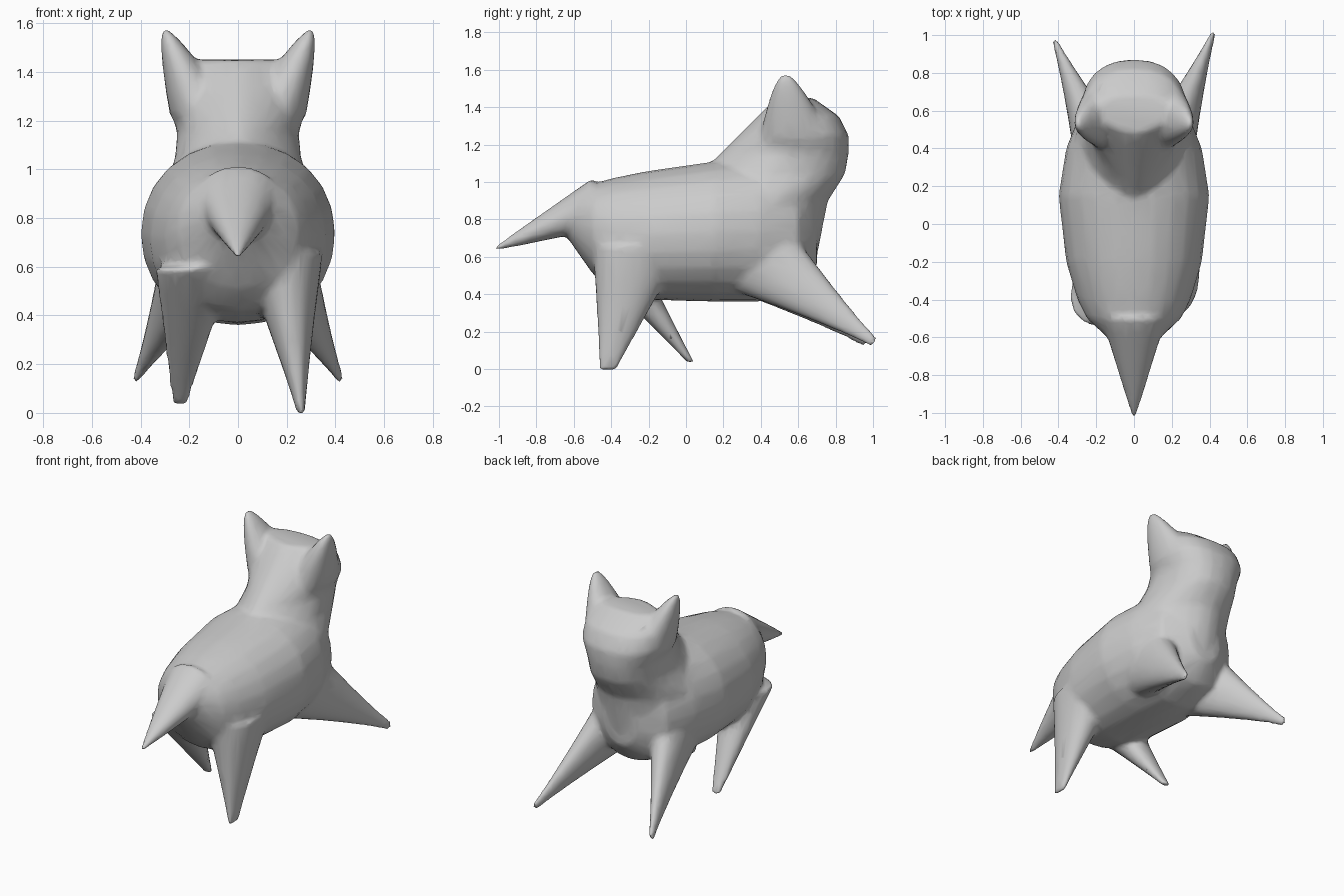
import bpy, bmesh, math
from mathutils import Vector

cube = bpy.data.objects.get("Cube")
if cube:
    bpy.data.objects.remove(cube, do_unlink=True)

grey = bpy.data.materials.new("plain grey")
grey.use_nodes = True
colour = (.6, .6, .6, 1)
grey.diffuse_color = colour
grey.node_tree.nodes["Principled BSDF"].inputs["Base Color"].default_value = colour

X, Y, Z = Vector((1, 0, 0)), Vector((0, 1, 0)), Vector((0, 0, 1))
SIDES = 24
bm = bmesh.new()


def shaped(value, power):
    """Signed power: below one makes a section boxy, above one pointed."""
    return math.copysign(abs(value) ** power, value)


def section(centre, axis, half_width, front, back, front_power=.95, back_power=.95):
    """Ring of vertices whose two halves along the axis may differ."""
    ring = []
    for i in range(SIDES):
        angle = math.tau * i / SIDES
        c, s = math.cos(angle), math.sin(angle)
        depth, power = (front, front_power) if s > 0 else (back, back_power)
        offset = X * half_width * shaped(c, power) + axis * depth * shaped(s, power)
        ring.append(bm.verts.new(Vector(centre) + offset))
    return ring


def skin(rings):
    """Closed surface through a row of rings."""
    faces = [bm.faces.new(rings[0]), bm.faces.new(rings[-1])]
    for ring, following in zip(rings, rings[1:]):
        for i in range(SIDES):
            j = (i + 1) % SIDES
            faces.append(bm.faces.new((ring[i], ring[j], following[j], following[i])))
    bmesh.ops.recalc_face_normals(bm, faces=faces)


def limb(root, tip, axis, root_size, tip_size, flare=1.0, steps=8):
    """Straight tapering limb; sizes are (half width, half depth)."""
    root, tip = Vector(root), Vector(tip)
    root_size, tip_size = Vector(root_size), Vector(tip_size)
    rings = []
    for k in range(steps + 1):
        t = k / steps
        width, depth = tip_size.lerp(root_size, (1 - t) ** flare)
        rings.append(section(root.lerp(tip, t), axis, width, depth, depth))
    skin(rings)


# Torso: y, bottom, top, half width
torso = [(-.64, .71, .92, .1), (-.5, .51, .99, .25), (-.4, .42, 1.02, .3),
         (-.2, .37, 1.06, .36), (.15, .36, 1.11, .4), (.4, .36, 1.12, .36),
         (.6, .42, 1.04, .28), (.7, .55, .9, .12)]
rings = []
for y, low, high, width in torso:
    half = (high - low) / 2
    rings.append(section((0, y, low + half), Z, width, half, half))
skin(rings)

# Neck and head: z, front, half width; the nape slopes up in a narrow ridge
head = [(.6, .7, .28), (.9, .76, .32), (1.04, .85, .26), (1.15, .87, .25),
        (1.25, .87, .28), (1.35, .82, .27), (1.45, .68, .2)]
rings = []
for z, front, width in head:
    middle = min(max(z - .6, .4), .6)
    nape = max(z - .97, .06)
    rings.append(section((0, middle, z), Y, width, front - middle, middle - nape,
                         front_power=.85 if z > 1 else 1.1, back_power=1.25))
skin(rings)

# Tail
limb((0, -.5, .88), (0, -1.03, .64), Z, (.17, .14), (.01, .01))

# Ears and forelegs, one pair each
foreleg_axis = Vector((0, .55, .83))
for side in (-1, 1):
    limb((side * .14, .59, 1.22), (side * .3, .53, 1.58), Y, (.14, .2), (.01, .02), flare=.75)
    limb((side * .15, .32, .66), (side * .42, .99 + side * .02, .14), foreleg_axis,
         (.16, .26), (.015, .03), flare=1.2)

# Hind legs: the left one planted, the right one stepping forward
limb((.18, -.25, .66), (.26, -.42, -.01), Y, (.17, .25), (.015, .05), flare=1.1)
limb((-.18, -.4, .6), (-.24, .03, .03), Y, (.16, .16), (.035, .02), flare=1.1)

mesh = bpy.data.meshes.new("animal_body")
bm.to_mesh(mesh)
bm.free()
body = bpy.data.objects.new("animal_body", mesh)
bpy.context.collection.objects.link(body)
mesh.materials.append(grey)

# Fuse the parts into one skin and soften the joins
fuse = body.modifiers.new("fuse", 'REMESH')
fuse.mode = 'VOXEL'
fuse.voxel_size = .014
fuse.use_smooth_shade = True
soften = body.modifiers.new("soften", 'SMOOTH')
soften.factor = .5
soften.iterations = 14
simplify = body.modifiers.new("simplify", 'DECIMATE')
simplify.ratio = .1
